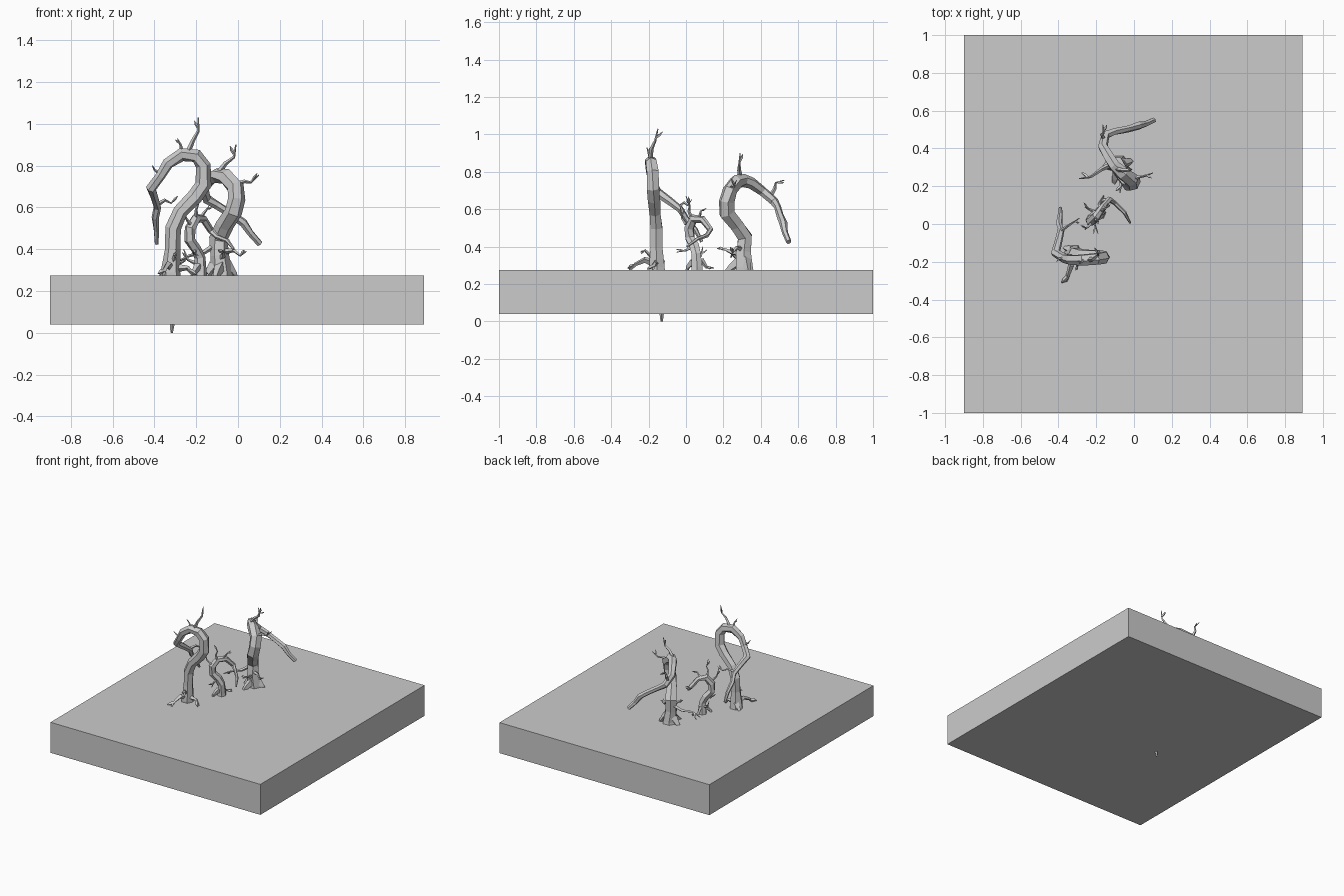
import bpy, bmesh, math, random
from mathutils import Vector
random.seed(4)


def tube(bm, pts, sides=6):
    """Low-poly limb through (x, y, z, radius) points, slightly irregular rings."""
    P = [Vector(p[:3]) for p in pts]
    rings, u = [], None
    for i, p in enumerate(P):
        t = (P[min(i + 1, len(P) - 1)] - P[max(i - 1, 0)]).normalized()
        if u is None:
            u = t.cross(Vector((0, 1, 0.1))).normalized()
        u = (u - t * u.dot(t)).normalized()
        v = t.cross(u)
        ring = []
        for k in range(sides):
            a = 2 * math.pi * k / sides
            r = pts[i][3] * random.uniform(0.9, 1.12)
            ring.append(bm.verts.new(p + (u * math.cos(a) + v * math.sin(a)) * r))
        rings.append(ring)
    for a, b in zip(rings, rings[1:]):
        for k in range(sides):
            j = (k + 1) % sides
            bm.faces.new((a[k], a[j], b[j], b[k]))
    bm.faces.new(rings[0][::-1])
    bm.faces.new(rings[-1])


def twig(bm, pts, r=0.012, fork=True):
    """Thin tapering twig with a small fork near its end."""
    n = len(pts) - 1
    tube(bm, [(*p, r * (1 - 0.8 * i / n)) for i, p in enumerate(pts)], 4)
    if fork:
        a, b = Vector(pts[-2]), Vector(pts[-1])
        d = b - a
        side = d.cross(Vector((0.4, 0.5, 1))).normalized() * d.length * 0.5
        m = a + d * 0.25
        tube(bm, [(*m, r * 0.5), (*(m + d * 0.3 + side * 0.6), r * 0.55),
                  (*(m + d * 0.6 + side), r * 0.12)], 4)


def tree(name, limbs, twigs):
    bm = bmesh.new()
    for l in limbs:
        tube(bm, l)
    for t in twigs:
        twig(bm, *t)
    bmesh.ops.recalc_face_normals(bm, faces=bm.faces)
    me = bpy.data.meshes.new(name)
    bm.to_mesh(me)
    bm.free()
    bpy.context.collection.objects.link(bpy.data.objects.new(name, me))


# Ground slab
bpy.ops.mesh.primitive_cube_add(size=1, location=(-0.004, 0, 0.157))
slab = bpy.context.object
slab.name = "ground_slab"
slab.scale = (1.79, 2.0, 0.235)

# Tall arched tree at the front left
tree("arched_tree", [
    [(-0.32, -0.15, 0.20, .055), (-0.32, -0.155, 0.29, .046), (-0.315, -0.16, 0.40, .036),
     (-0.31, -0.16, 0.50, .036), (-0.275, -0.165, 0.58, .033), (-0.205, -0.17, 0.655, .036),
     (-0.165, -0.175, 0.71, .036), (-0.165, -0.18, 0.80, .036), (-0.20, -0.185, 0.845, .034),
     (-0.27, -0.19, 0.855, .032), (-0.335, -0.19, 0.81, .028), (-0.37, -0.18, 0.75, .024),
     (-0.415, -0.155, 0.69, .025), (-0.40, -0.09, 0.645, .02), (-0.385, -0.03, 0.60, .018),
     (-0.395, 0.0, 0.55, .017), (-0.39, 0.05, 0.49, .014), (-0.39, 0.085, 0.425, .009)],
], [
    ([(-0.24, -0.19, 0.86), (-0.215, -0.185, 0.92), (-0.19, -0.165, 0.965), (-0.19, -0.15, 1.03)], .014),
    ([(-0.27, -0.19, 0.87), (-0.275, -0.20, 0.90), (-0.29, -0.21, 0.93)], .009),
    ([(-0.39, -0.04, 0.61), (-0.35, -0.01, 0.635), (-0.32, 0.01, 0.62), (-0.29, 0.03, 0.65)], .010),
    ([(-0.37, -0.18, 0.76), (-0.40, -0.185, 0.78), (-0.41, -0.20, 0.80)], .009, False),
    # low roots and the tap root that pierces the slab
    ([(-0.33, -0.17, 0.31), (-0.335, -0.22, 0.33), (-0.35, -0.27, 0.305), (-0.36, -0.31, 0.265)], .022),
    ([(-0.33, -0.14, 0.32), (-0.36, -0.13, 0.28), (-0.38, -0.12, 0.25)], .025, False),
    ([(-0.31, -0.18, 0.34), (-0.30, -0.22, 0.38), (-0.30, -0.24, 0.36)], .011),
    ([(-0.30, -0.16, 0.31), (-0.24, -0.17, 0.31), (-0.20, -0.18, 0.26)], .020),
    ([(-0.32, -0.14, 0.22), (-0.31, -0.13, 0.10), (-0.318, -0.13, 0.0)], .03, False),
])

# Thick drooping tree at the back right
tree("drooping_tree", [
    [(-0.08, 0.32, 0.20, .062), (-0.08, 0.315, 0.29, .05), (-0.09, 0.31, 0.37, .043),
     (-0.09, 0.315, 0.45, .045), (-0.065, 0.27, 0.515, .041), (-0.025, 0.22, 0.58, .042),
     (-0.01, 0.215, 0.64, .042), (-0.015, 0.235, 0.70, .042), (-0.06, 0.27, 0.745, .038),
     (-0.105, 0.31, 0.755, .034), (-0.13, 0.35, 0.74, .029), (-0.165, 0.41, 0.695, .025),
     (-0.15, 0.47, 0.64, .024), (-0.10, 0.49, 0.61, .019), (-0.03, 0.505, 0.565, .019),
     (0.025, 0.52, 0.525, .021), (0.06, 0.53, 0.475, .016), (0.105, 0.55, 0.425, .014)],
], [
    ([(-0.09, 0.29, 0.77), (-0.06, 0.285, 0.81), (-0.02, 0.285, 0.84), (-0.01, 0.29, 0.90)], .014),
    ([(-0.01, 0.235, 0.71), (0.03, 0.25, 0.725), (0.06, 0.255, 0.72), (0.10, 0.27, 0.755)], .012),
    ([(-0.16, 0.45, 0.67), (-0.17, 0.475, 0.71), (-0.16, 0.48, 0.74), (-0.165, 0.525, 0.755)], .012),
    ([(-0.11, 0.32, 0.42), (-0.17, 0.29, 0.38), (-0.23, 0.25, 0.37), (-0.29, 0.24, 0.34)], .015),
    ([(-0.08, 0.29, 0.36), (-0.07, 0.24, 0.37), (-0.07, 0.21, 0.385), (-0.075, 0.165, 0.39)], .016),
    ([(-0.06, 0.29, 0.39), (-0.02, 0.27, 0.395), (0.01, 0.25, 0.37), (0.04, 0.25, 0.39)], .014),
    # flared roots
    ([(-0.08, 0.30, 0.33), (-0.10, 0.24, 0.285), (-0.11, 0.20, 0.25)], .034, False),
    ([(-0.11, 0.31, 0.32), (-0.15, 0.31, 0.27), (-0.17, 0.31, 0.24)], .03, False),
    ([(-0.06, 0.32, 0.33), (-0.02, 0.33, 0.28), (0.0, 0.34, 0.23)], .03, False),
])

# Small curled tree in the middle
tree("small_tree", [
    [(-0.18, 0.06, 0.20, .04), (-0.18, 0.06, 0.29, .032), (-0.18, 0.055, 0.36, .026),
     (-0.20, 0.045, 0.40, .027), (-0.23, 0.02, 0.445, .027), (-0.23, 0.015, 0.50, .027),
     (-0.20, 0.04, 0.55, .024), (-0.165, 0.09, 0.545, .019), (-0.13, 0.13, 0.49, .015),
     (-0.10, 0.11, 0.46, .012), (-0.05, 0.06, 0.44, .010), (-0.02, 0.005, 0.40, .006)],
], [
    ([(-0.20, 0.03, 0.55), (-0.20, 0.015, 0.59), (-0.19, 0.02, 0.62), (-0.19, 0.0, 0.67)], .010),
    ([(-0.18, 0.07, 0.55), (-0.15, 0.08, 0.59), (-0.14, 0.11, 0.605)], .009),
    ([(-0.23, 0.0, 0.52), (-0.25, -0.02, 0.55), (-0.26, -0.03, 0.61)], .009),
    ([(-0.20, 0.04, 0.40), (-0.21, 0.0, 0.38), (-0.19, -0.05, 0.37)], .010),
    ([(-0.20, 0.06, 0.33), (-0.24, 0.08, 0.35), (-0.26, 0.09, 0.40)], .010),
    ([(-0.18, 0.08, 0.33), (-0.18, 0.11, 0.29), (-0.16, 0.15, 0.285)], .014),
    ([(-0.19, 0.04, 0.32), (-0.21, 0.01, 0.29), (-0.23, 0.0, 0.25)], .02, False),
])
